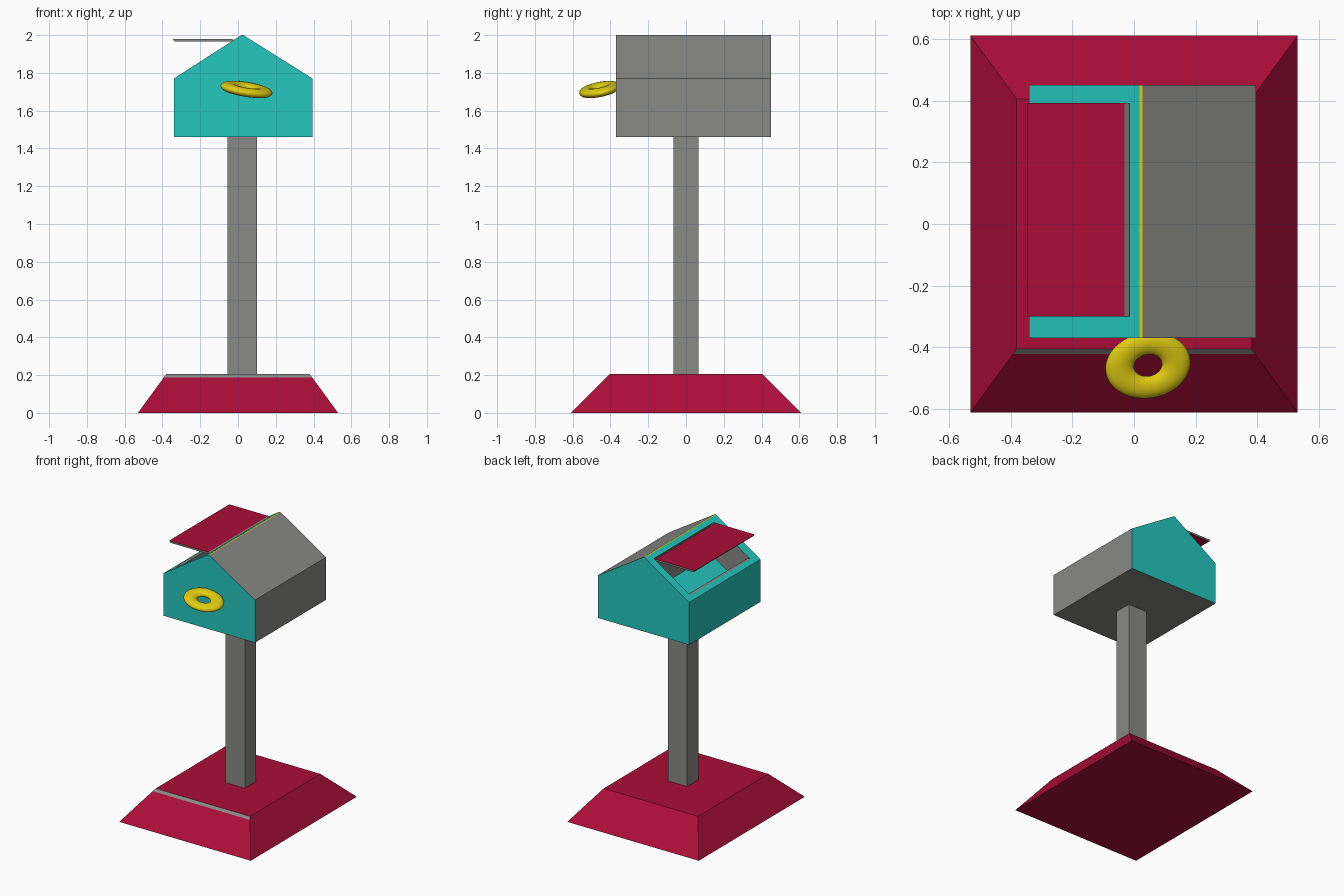
import bpy, bmesh, math
from mathutils import Vector

if "Cube" in bpy.data.objects:
    bpy.data.objects.remove(bpy.data.objects["Cube"])


def material(name, rgb):
    m = bpy.data.materials.new(name)
    m.use_nodes = True
    m.diffuse_color = (*rgb, 1)
    node = next(n for n in m.node_tree.nodes if n.type == "BSDF_PRINCIPLED")
    node.inputs["Base Color"].default_value = (*rgb, 1)
    return m


RED, GREY, TEAL, YELLOW = range(4)
MATS = [material("crimson", (0.41, 0.004, 0.042)), material("grey", (0.25, 0.25, 0.24)),
        material("teal", (0.018, 0.57, 0.52)), material("yellow", (0.74, 0.6, 0.006))]


def loft(rings):
    """Closed solid through rings of equal point count."""
    bm = bmesh.new()
    loops = [[bm.verts.new(p) for p in ring] for ring in rings]
    for a, b in zip(loops, loops[1:]):
        for i in range(len(a)):
            j = (i + 1) % len(a)
            bm.faces.new((a[i], a[j], b[j], b[i]))
    bm.faces.new(loops[0])
    bm.faces.new(loops[-1])
    bmesh.ops.recalc_face_normals(bm, faces=bm.faces)
    bm.normal_update()
    return bm


def rect(x0, x1, y0, y1, z):
    return [(x0, y0, z), (x1, y0, z), (x1, y1, z), (x0, y1, z)]


def prism(profile, y0, y1):
    return loft([[(x, y, z) for x, z in profile] for y in (y0, y1)])


def finish(name, bm):
    me = bpy.data.meshes.new(name)
    bm.to_mesh(me)
    bm.free()
    for m in MATS:
        me.materials.append(m)
    ob = bpy.data.objects.new(name, me)
    bpy.context.collection.objects.link(ob)
    return ob


# Sloped base with a grey band under its front top edge
H, BAND = 0.205, 0.188
base_rings = []
for z in (0, BAND, H):
    w, d = 0.53 - 0.15 * z / H, 0.61 - 0.205 * z / H
    base_rings.append(rect(-w, w, -d, d, z))
bm = loft(base_rings)
for f in bm.faces:
    front_band = f.normal.y < -0.3 and f.calc_center_median().z > BAND
    f.material_index = GREY if front_band else RED
finish("base", bm)

# Post
bm = loft([rect(-0.055, 0.1, -0.065, 0.065, z) for z in (0.2, 1.47)])
for f in bm.faces:
    f.material_index = GREY
finish("post", bm)

# House with a narrow coloured ridge
bm = prism([(-0.34, 1.46), (0.395, 1.46), (0.395, 1.77), (0.028, 2.0),
            (0.018, 2.0), (-0.34, 1.77)], -0.37, 0.45)
for f in bm.faces:
    n = f.normal
    if n.z > 0.95:
        f.material_index = YELLOW
    elif n.x > 0.3 or n.z < -0.9:
        f.material_index = GREY
    else:
        f.material_index = TEAL

# Roof opening: frame, narrow lip, then a deep well
opening = next(f for f in bm.faces if f.normal.x < -0.3 and f.normal.z > 0.3)
bmesh.ops.inset_region(bm, faces=[opening], thickness=0.055)
for v in opening.verts:
    v.co.y = -0.30 if v.co.y < 0 else 0.39
for step in (Vector((0.02, 0, 0)), Vector((0, 0, -0.24))):
    walls = bmesh.ops.inset_region(bm, faces=[opening], thickness=0)["faces"]
    for f in walls:
        f.material_index = GREY
    for v in opening.verts:
        v.co += step
opening.material_index = TEAL
bm.normal_update()
finish("house", bm)

# Raised roof lid, red panels with grey edges
bm = prism([(-0.345, 1.979), (-0.03, 1.979), (-0.01, 1.966), (-0.335, 1.966)], -0.30, 0.392)
for f in bm.faces:
    f.material_index = RED if abs(f.normal.z) > 0.95 else GREY
finish("roof_lid", bm)

# Tilted ring perch at the front
bpy.ops.mesh.primitive_torus_add(
    major_segments=48, minor_segments=16, major_radius=0.093, minor_radius=0.047,
    location=(0.045, -0.458, 1.712),
    rotation=(math.radians(13), math.radians(8), math.radians(8)))
ring = bpy.context.object
ring.name = "ring_perch"
ring.scale = (1, 0.78, 0.5)
ring.data.materials.append(MATS[YELLOW])
bpy.ops.object.shade_smooth()
